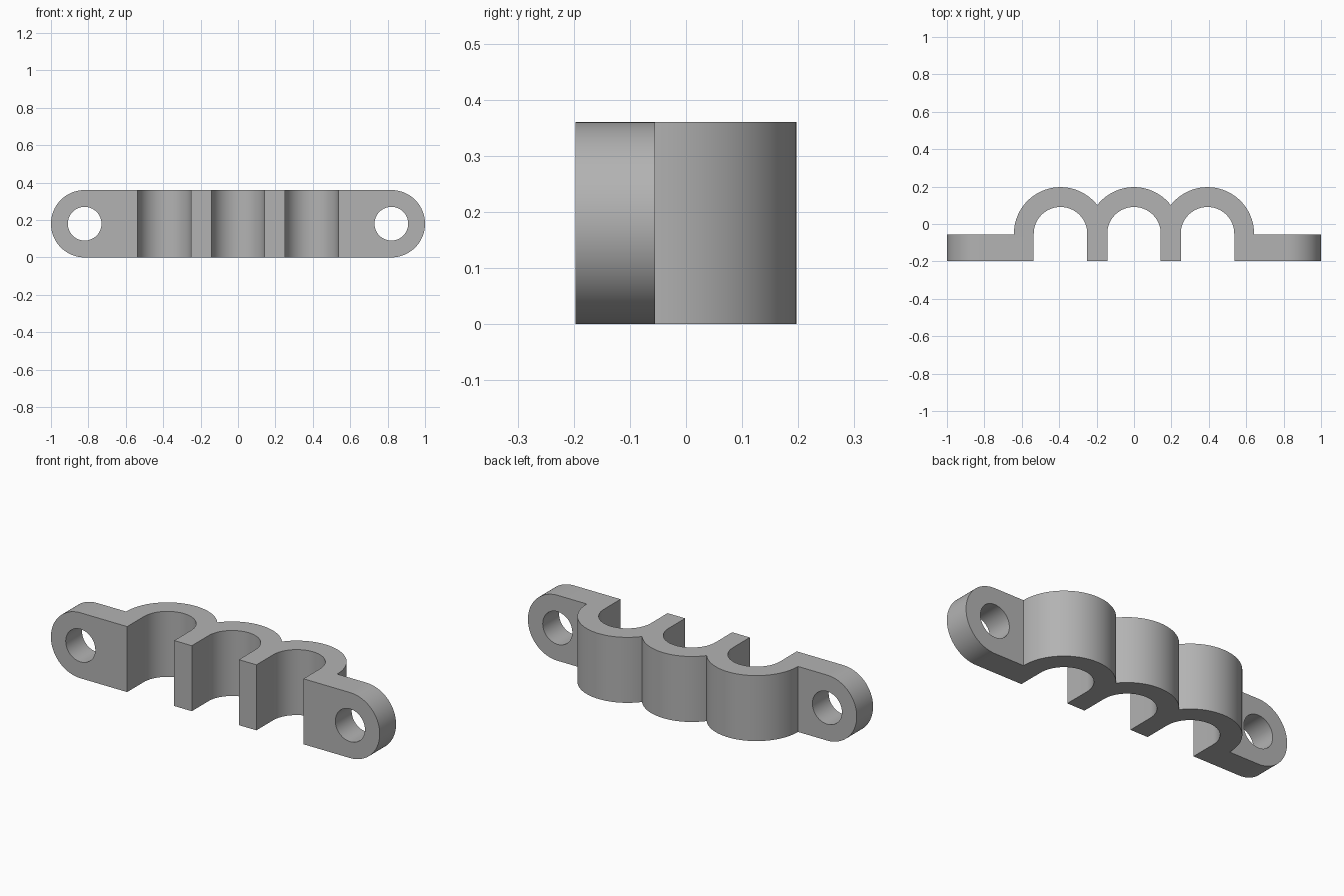
import bpy
import bmesh
from math import sin, cos, pi, sqrt, asin, acos

cube = bpy.data.objects.get("Cube")
if cube:
    bpy.data.objects.remove(cube, do_unlink=True)

HEIGHT = 0.36
PITCH = 0.393            # spacing of the three channels
INNER, OUTER = 0.143, 0.249
CENTRE_Y = -0.052
FRONT_Y, EAR_Y = -0.197, -0.055
EAR_R, HOLE_R = HEIGHT / 2, 0.09
EAR_X = 1 - EAR_R
CENTRES = (-PITCH, 0, PITCH)


def arc(cx, cy, r, a0, a1, n):
    return [(cx + r * cos(a0 + (a1 - a0) * i / n),
             cy + r * sin(a0 + (a1 - a0) * i / n)) for i in range(n + 1)]


def prism(name, points, lo, hi, along_y=False):
    """Extrude a flat outline along z, or along y."""
    bm = bmesh.new()
    place = (lambda p: (p[0], lo, p[1])) if along_y else (lambda p: (p[0], p[1], lo))
    face = bm.faces.new([bm.verts.new(place(p)) for p in points])
    moved = bmesh.ops.extrude_face_region(bm, geom=[face])["geom"]
    step = (0, hi - lo, 0) if along_y else (0, 0, hi - lo)
    bmesh.ops.translate(bm, vec=step,
                        verts=[v for v in moved if isinstance(v, bmesh.types.BMVert)])
    bmesh.ops.recalc_face_normals(bm, faces=bm.faces)
    mesh = bpy.data.meshes.new(name)
    bm.to_mesh(mesh)
    bm.free()
    obj = bpy.data.objects.new(name, mesh)
    bpy.context.collection.objects.link(obj)
    return obj


def cut(obj, cutter, operation):
    """Apply a boolean and discard its cutter."""
    cutter.hide_render = True
    mod = obj.modifiers.new("cut", "BOOLEAN")
    mod.operation, mod.solver, mod.object = operation, "EXACT", cutter
    bpy.ops.object.modifier_apply(modifier=mod.name)
    bpy.data.objects.remove(cutter, do_unlink=True)


# Clamp outline: straight front edge with three round-topped channels
outline = [(-1.1, FRONT_Y)]
for cx in CENTRES:
    outline += [(cx - INNER, FRONT_Y)]
    outline += arc(cx, CENTRE_Y, INNER, pi, 0, 40)
    outline += [(cx + INNER, FRONT_Y)]
outline += [(1.1, FRONT_Y), (1.1, EAR_Y)]

# Scalloped back, meeting in valleys between the humps
valley = acos(PITCH / 2 / OUTER)
foot = asin((EAR_Y - CENTRE_Y) / OUTER)
for i, cx in enumerate(reversed(CENTRES)):
    start = foot if i == 0 else valley
    end = pi - (foot if i == 2 else valley)
    hump = arc(cx, CENTRE_Y, OUTER, start, end, 40)
    outline += hump if i == 0 else hump[1:]
outline += [(-1.1, EAR_Y)]

clamp = prism("pipe_clamp", outline, -0.1, HEIGHT + 0.1)
bpy.context.view_layer.objects.active = clamp
clamp.select_set(True)

# Rounded ear ends
stadium = (arc(EAR_X, EAR_R, EAR_R, -pi / 2, pi / 2, 40)
           + arc(-EAR_X, EAR_R, EAR_R, pi / 2, 3 * pi / 2, 40))
cut(clamp, prism("ear_cutter", stadium, -0.4, 0.4, True), "INTERSECT")

# Screw holes
for side in (-1, 1):
    circle = arc(side * EAR_X, EAR_R, HOLE_R, 0, 2 * pi, 64)[:-1]
    cut(clamp, prism("hole_cutter", circle, -0.4, 0.4, True), "DIFFERENCE")

# Plain grey finish
grey = bpy.data.materials.new("grey")
grey.use_nodes = True
colour = (0.45, 0.45, 0.45, 1)
grey.diffuse_color = colour
grey.node_tree.nodes["Principled BSDF"].inputs["Base Color"].default_value = colour
clamp.data.materials.clear()
clamp.data.materials.append(grey)
for face in clamp.data.polygons:
    face.material_index = 0
bpy.ops.object.shade_smooth_by_angle(angle=pi / 6)
